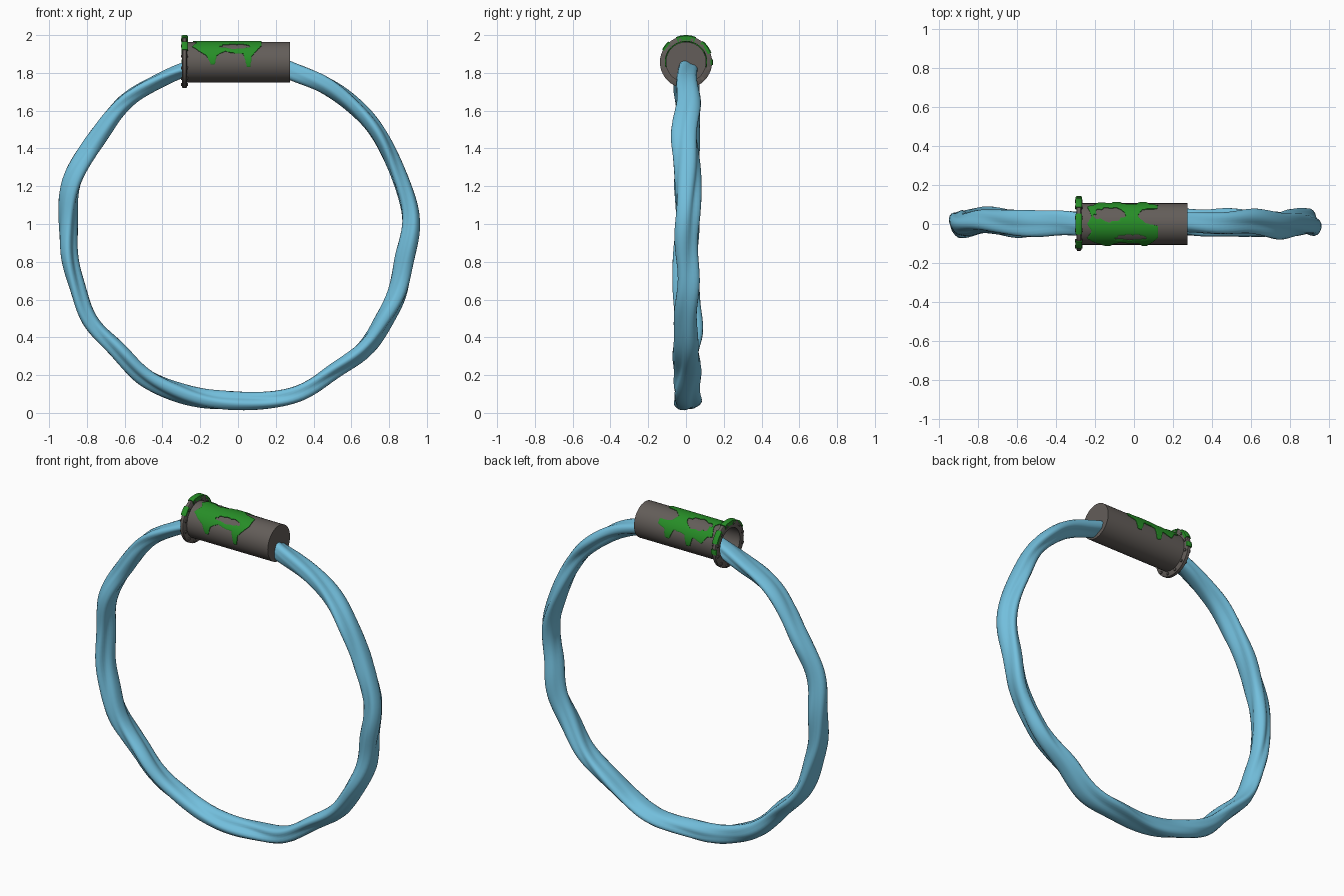
import bpy, bmesh
from math import sin, cos, pi, radians, degrees
from mathutils import Vector

if "Cube" in bpy.data.objects:
    bpy.data.objects.remove(bpy.data.objects["Cube"])

AXIS_Z = 1.857      # height of the pipe axis
RING_Z, RING_R = 0.96, 0.905


def material(name, rgb):
    m = bpy.data.materials.new(name)
    m.diffuse_color = (*rgb, 1)
    m.use_nodes = True
    m.node_tree.nodes["Principled BSDF"].inputs["Base Color"].default_value = m.diffuse_color
    return m


WATER = material("water_blue", (0.17, 0.52, 0.72))
METAL = material("dark_metal", (0.125, 0.11, 0.10))
MOSS = material("moss_green", (0.02, 0.27, 0.02))


def finish(name, bm, mat, angle=40):
    bmesh.ops.recalc_face_normals(bm, faces=bm.faces)
    me = bpy.data.meshes.new(name)
    bm.to_mesh(me)
    bm.free()
    ob = bpy.data.objects.new(name, me)
    bpy.context.collection.objects.link(ob)
    me.materials.append(mat)
    bpy.ops.object.select_all(action='DESELECT')
    ob.select_set(True)
    bpy.context.view_layer.objects.active = ob
    bpy.ops.object.shade_smooth_by_angle(angle=radians(angle))
    return ob


def on_pipe(x, deg, r):
    """Point around the pipe axis; 0 degrees is up, positive goes to the back."""
    a = radians(deg)
    return Vector((x, r * sin(a), AXIS_Z + r * cos(a)))


def lathe(name, profile, mat, sides=40, closed=False, start=0, sweep=360):
    bm = bmesh.new()
    full = sweep == 360
    n = sides if full else sides + 1
    rings = [[bm.verts.new(on_pipe(x, start + sweep * i / sides, r)) for x, r in profile]
             for i in range(n)]
    k = len(profile)
    for i in range(sides):
        a, b = rings[i], rings[(i + 1) % n]
        for j in range(k if closed else k - 1):
            m = (j + 1) % k
            bm.faces.new((a[j], a[m], b[m], b[j]))
    if not full:
        bm.faces.new(rings[0])
        bm.faces.new(rings[-1])
    bmesh.ops.remove_doubles(bm, verts=bm.verts, dist=1e-5)
    return finish(name, bm, mat)


# Twisted water stream forming the ring
bm = bmesh.new()
N, M = 200, 28
rings = []
for i in range(N):
    t = 2 * pi * i / N                      # 0 = top, clockwise from the front
    fade = 1 - 0.12 * max(0, cos(t)) ** 4   # a little thinner near the pipe
    bend = 0.006 * sin(9 * t + 1) + 0.004 * sin(14 * t)
    ring = []
    for j in range(M):
        p = 2 * pi * j / M
        lobe = (1 + 0.13 * cos(3 * p + 5 * t) + 0.09 * cos(2 * p - 4 * t + 1)
                + 0.06 * sin(5 * p + 9 * t) + 0.05 * sin(17 * t + p))
        rad = RING_R + bend + 0.045 * lobe * fade * cos(p)
        y = 0.005 + 0.006 * sin(11 * t) + 0.062 * lobe * fade * sin(p)
        ring.append(bm.verts.new((rad * sin(t), y, RING_Z + rad * cos(t))))
    rings.append(ring)
for i in range(N):
    a, b = rings[i], rings[(i + 1) % N]
    for j in range(M):
        m = (j + 1) % M
        bm.faces.new((a[j], a[m], b[m], b[j]))
finish("water_ring", bm, WATER, 80)

# Pipe, open at the flange end and closed at the other
lathe("pipe", [(0.275, 0), (0.275, 0.107), (-0.285, 0.107), (-0.285, 0.095),
               (0.25, 0.095), (0.25, 0)], METAL)
lathe("flange", [(-0.27, 0.1), (-0.27, 0.132), (-0.274, 0.138), (-0.292, 0.138),
                 (-0.296, 0.132), (-0.296, 0.095), (-0.28, 0.095)], METAL, closed=True)

# Bolts through the flange
bm = bmesh.new()
for i in range(12):
    c = on_pipe(0, 15 + 30 * i, 0.122)
    ends = []
    for x in (-0.302, -0.264):
        ends.append([bm.verts.new((x, c.y + 0.009 * cos(k * pi / 3), c.z + 0.009 * sin(k * pi / 3)))
                     for k in range(6)])
        bm.faces.new(ends[-1])
    for k in range(6):
        m = (k + 1) % 6
        bm.faces.new((ends[0][k], ends[0][m], ends[1][m], ends[1][k]))
finish("flange_bolts", bm, METAL, 30)

# Moss clumps on the flange rim
for n, (start, sweep, inner) in enumerate([(-62, 22, 0.128), (-22, 44, 0.115), (38, 32, 0.122), (84, 12, 0.13)]):
    lathe(f"flange_moss_{n + 1}", [(-0.266, inner), (-0.266, 0.138), (-0.272, 0.143),
                                   (-0.294, 0.143), (-0.3, 0.138), (-0.3, inner)],
          MOSS, sides=10, closed=True, start=start, sweep=sweep)

# Dripping moss over the pipe: outline in (x, degrees around the pipe)
OUTLINE = [(-.245, -42), (-.21, -58), (-.17, -72), (-.145, -98), (-.12, -97), (-.11, -72),
           (-.07, -60), (-.02, -66), (.025, -66), (.045, -104), (.068, -104), (.075, -74),
           (.1, -58), (.125, -40), (.125, -4), (.06, 4), (.02, 22), (.045, 42), (.12, 44),
           (.125, 62), (.075, 72), (.065, 100), (.035, 98), (.01, 68), (-.06, 72),
           (-.075, 106), (-.105, 104), (-.12, 74), (-.18, 86), (-.21, 62), (-.245, 56),
           (-.22, 20), (-.245, 0), (-.22, -20)]
# Bare spots: centre x, centre angle, half length, half angle
HOLES = [(-.125, 28, .075, 20), (-.015, -40, .075, 9)]


def mossy(x, a):
    for cx, ca, rx, ra in HOLES:
        u, v = (x - cx) / rx, (a - ca) / ra
        if u * u + v * v < 1 + 0.25 * sin(9 * u + 4 * v):
            return False
    inside = False
    for (x1, a1), (x2, a2) in zip(OUTLINE, OUTLINE[1:] + OUTLINE[:1]):
        if (a1 > a) != (a2 > a) and x < x1 + (a - a1) * (x2 - x1) / (a2 - a1):
            inside = not inside
    return inside


bm = bmesh.new()
DX, DA = 0.0045, 2.4
grid = {}


def corner(i, j):
    if (i, j) not in grid:
        grid[i, j] = bm.verts.new((-0.26 + i * DX, -110 * 0.002 + j * DA * 0.002, 0))
    return grid[i, j]


for i in range(90):
    for j in range(92):
        if mossy(-0.26 + (i + .5) * DX, -110 + (j + .5) * DA):
            bm.faces.new((corner(i, j), corner(i + 1, j), corner(i + 1, j + 1), corner(i, j + 1)))
for _ in range(5):
    bmesh.ops.smooth_vert(bm, verts=bm.verts, factor=0.5, use_axis_x=True, use_axis_y=True)
# Wrap onto the pipe and give it thickness
flat = list(bm.verts)
edges = [e for e in bm.edges if e.is_boundary]
faces = list(bm.faces)
low = {}
for v in flat:
    x, a = v.co.x, v.co.y / 0.002
    low[v] = bm.verts.new(on_pipe(x, a, 0.1065))
    v.co = on_pipe(x, a, 0.1125 if not v.is_boundary else 0.111)
for f in faces:
    bm.faces.new([low[v] for v in reversed(f.verts)])
for e in edges:
    a, b = e.verts
    bm.faces.new((a, b, low[b], low[a]))
finish("pipe_moss", bm, MOSS, 50)
